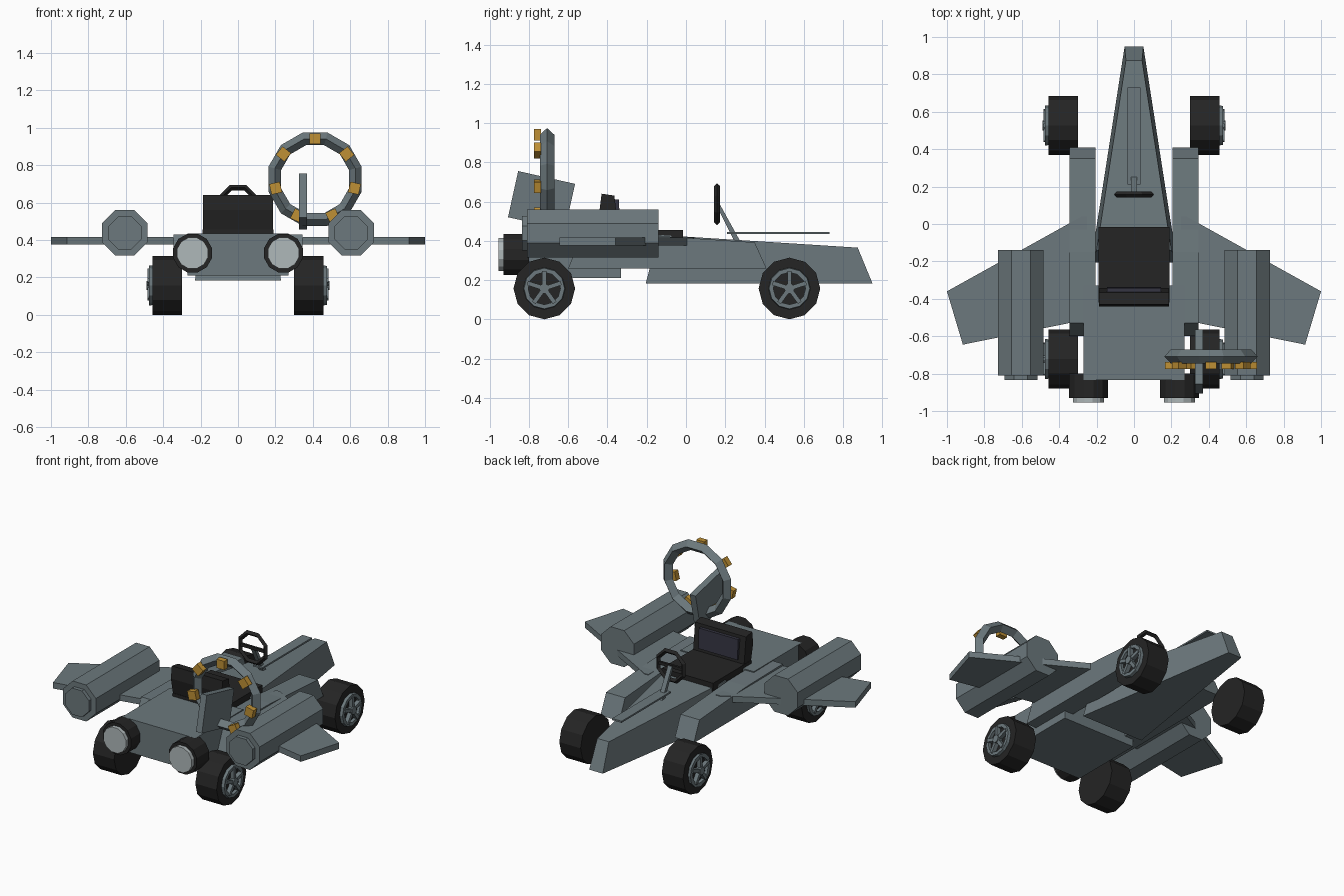
import bpy, bmesh, math
from mathutils import Matrix, Vector

if "Cube" in bpy.data.objects:
    bpy.data.objects.remove(bpy.data.objects["Cube"])


def material(name, rgb):
    m = bpy.data.materials.new(name)
    m.diffuse_color = (*rgb, 1)
    m.use_nodes = True
    m.node_tree.nodes["Principled BSDF"].inputs["Base Color"].default_value = m.diffuse_color
    return m


GREY = material("slate grey", (0.15, 0.19, 0.205))
BLACK = material("rubber black", (0.018, 0.018, 0.018))
PALE = material("pale grey", (0.43, 0.48, 0.49))
GOLD = material("gold", (0.52, 0.28, 0.035))
PANEL = material("dark violet", (0.035, 0.035, 0.055))


def finish(name, bm, mat):
    bmesh.ops.recalc_face_normals(bm, faces=bm.faces)
    me = bpy.data.meshes.new(name)
    bm.to_mesh(me)
    bm.free()
    me.materials.append(mat)
    ob = bpy.data.objects.new(name, me)
    bpy.context.collection.objects.link(ob)
    return ob


def loft(name, a, b, mat):
    """Solid between two matching outlines."""
    bm = bmesh.new()
    va = [bm.verts.new(p) for p in a]
    vb = [bm.verts.new(p) for p in b]
    n = len(a)
    bm.faces.new(va)
    bm.faces.new(vb[::-1])
    for i in range(n):
        j = (i + 1) % n
        bm.faces.new((va[i], vb[i], vb[j], va[j]))
    return finish(name, bm, mat)


def side_prism(name, pts, x0, x1, mat):
    """Side profile of (y, z) points extruded along x."""
    return loft(name, [(x0, y, z) for y, z in pts], [(x1, y, z) for y, z in pts], mat)


def box(name, x0, x1, y0, y1, z0, z1, mat):
    return side_prism(name, [(y0, z0), (y1, z0), (y1, z1), (y0, z1)], x0, x1, mat)


def circle(axis, at, r, n, turn):
    out = []
    for i in range(n):
        t = 2 * math.pi * i / n + turn
        u, v = r * math.cos(t), r * math.sin(t)
        out.append(Vector(at) + Vector((0, u, v) if axis == 'x' else (u, 0, v)))
    return out


def drum(name, axis, a, b, r, n, mat, turn=0.0, r2=None):
    return loft(name, circle(axis, a, r, n, turn),
                circle(axis, b, r if r2 is None else r2, n, turn), mat)


def ring(name, axis, at, n, section, mat, turn=0.0):
    """Closed band; section lists (radius, offset along axis)."""
    bm = bmesh.new()
    off = Vector((1, 0, 0) if axis == 'x' else (0, 1, 0))
    rows = [[bm.verts.new(p) for p in circle(axis, Vector(at) + off * o, r, n, turn)]
            for r, o in section]
    for k in range(len(rows)):
        p, q = rows[k], rows[(k + 1) % len(rows)]
        for i in range(n):
            j = (i + 1) % n
            bm.faces.new((p[i], p[j], q[j], q[i]))
    return finish(name, bm, mat)


# Tapered nose: bottom and top outlines
loft("nose",
     [(-0.23, -0.205, 0.183), (0.23, -0.205, 0.183), (0.05, 0.95, 0.183), (-0.05, 0.95, 0.183)],
     [(-0.2, -0.14, 0.43), (0.2, -0.14, 0.43), (0.043, 0.875, 0.365), (-0.043, 0.875, 0.365)], GREY)
# Rear hull
box("rear_hull", -0.27, 0.27, -0.835, -0.33, 0.21, 0.434, GREY)

# Seat: cushion, backrest and padded panel
box("seat_cushion", -0.19, 0.19, -0.42, -0.015, 0.40, 0.455, BLACK)
side_prism("seat_back", [(-0.41, 0.42), (-0.34, 0.42), (-0.365, 0.63), (-0.43, 0.64), (-0.44, 0.56)],
           -0.188, 0.188, BLACK)
side_prism("seat_panel", [(-0.345, 0.475), (-0.336, 0.475), (-0.342, 0.61), (-0.365, 0.61)],
           -0.145, 0.145, PANEL)

# Steering wheel, spoke, column and nose plate
ring("steering_wheel", 'y', (0, 0.158, 0.587), 8,
     [(0.116, 0), (0.1, 0.015), (0.084, 0), (0.1, -0.015)], BLACK, math.pi / 8)
box("steering_spoke", -0.095, 0.095, 0.15, 0.166, 0.577, 0.597, BLACK)
side_prism("steering_column", [(0.15, 0.59), (0.17, 0.59), (0.275, 0.40), (0.245, 0.40)],
           -0.015, 0.015, GREY)
box("nose_plate", -0.035, 0.035, 0.21, 0.73, 0.434, 0.445, GREY)

for s, side in ((-1, "left"), (1, "right")):
    # Side pods beside the nose
    side_prism(side + "_side_pod",
               [(-0.6, 0.26), (0.41, 0.26), (0.35, 0.392), (-0.15, 0.425), (-0.53, 0.43)],
               s * 0.205, s * 0.345, GREY)
    # Swept wing passing through the engine
    plan = [(0.25, 0.04), (0.28, 0.04), (1.0, -0.36), (0.915, -0.645), (0.25, -0.51)]
    loft(side + "_wing", [(s * x, y, 0.377) for x, y in plan],
         [(s * x, y, 0.417) for x, y in plan], GREY)
    # Eight-sided engine and its nozzle
    x = s * 0.605
    drum(side + "_engine", 'y', (x, -0.81, 0.438), (x, -0.14, 0.438), 0.132, 8, GREY, math.pi / 8)
    drum(side + "_engine_nozzle", 'y', (x, -0.835, 0.438), (x, -0.80, 0.438), 0.095, 8, GREY, math.pi / 8)
    # Rear thruster
    x = s * 0.243
    drum(side + "_thruster", 'y', (x, -0.93, 0.33), (x, -0.8, 0.33), 0.107, 12, BLACK, math.pi / 12)
    drum(side + "_thruster_glow", 'y', (x, -0.955, 0.33), (x, -0.92, 0.33), 0.086, 12, PALE, math.pi / 12)
    # Wheels with five-spoke rims
    for y, end in ((-0.722, "rear"), (0.527, "front")):
        n = f"{side}_{end}_"
        c = Vector((0, y, 0.157))
        drum(n + "tyre", 'x', c + Vector((s * 0.3, 0, 0)), c + Vector((s * 0.457, 0, 0)), 0.157, 12, BLACK)
        ring(n + "rim", 'x', c + Vector((s * 0.463, 0, 0)), 12,
             [(0.108, -0.013), (0.104, 0.013), (0.082, 0.013), (0.082, -0.013)], GREY)
        drum(n + "hub", 'x', c + Vector((s * 0.45, 0, 0)), c + Vector((s * 0.49, 0, 0)), 0.026, 10, GREY)
        for k in range(5):
            sp = box(n + f"spoke_{k + 1}", s * 0.45, s * 0.484, -0.011, 0.011, 0.0, 0.09, GREY)
            sp.data.transform(Matrix.Translation(c) @ Matrix.Rotation(k * math.tau / 5, 4, 'X'))

# Tilted fin on the right rear deck
side_prism("fin", [(-0.855, 0.755), (-0.565, 0.69), (-0.617, 0.456), (-0.907, 0.52)], 0.325, 0.368, GREY)

# Large ring with seven gold blocks
centre = Vector((0.412, -0.708, 0.725))
ring("large_ring", 'y', centre, 12,
     [(0.258, 0), (0.223, 0.037), (0.188, 0), (0.223, -0.037)], GREY, math.pi / 12)
for k in range(7):
    b = box(f"gold_block_{k + 1}", -0.029, 0.029, -0.067, -0.03, 0.187, 0.245, GOLD)
    b.data.transform(Matrix.Translation(centre) @ Matrix.Rotation(k * math.tau / 7, 4, 'Y'))
